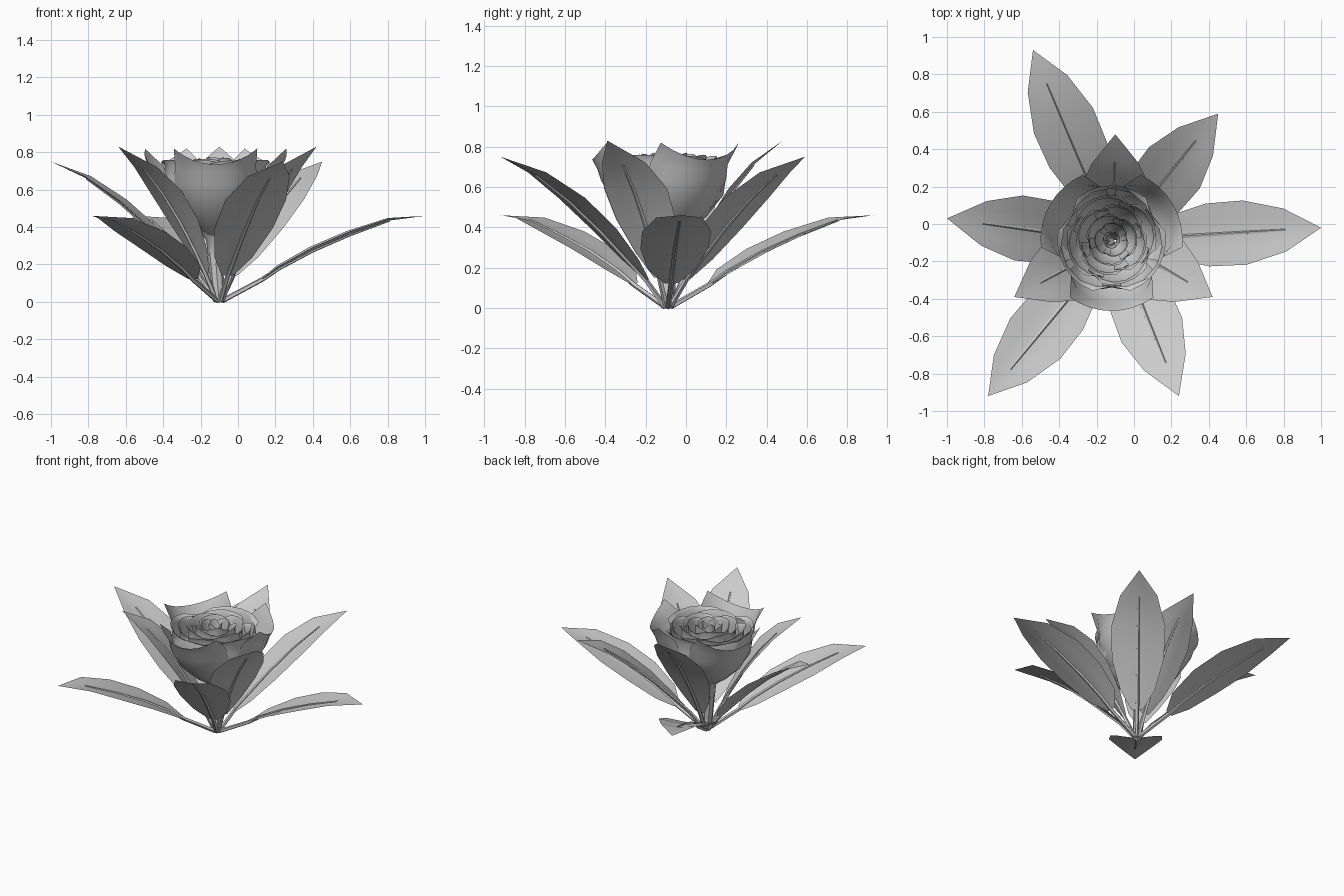
import bpy, bmesh, math
from mathutils import Vector

if "Cube" in bpy.data.objects:
    bpy.data.objects.remove(bpy.data.objects["Cube"])

BASE = Vector((-0.10, -0.09, 0.0))
FLOWER = Vector((-0.12, -0.085, 0.0))


def make_object(name, rows, extra=None, angle=40):
    """Skin a grid of points, row by row; extra is an optional second grid."""
    bm = bmesh.new()
    for grid in [rows] + ([extra] if extra else []):
        vs = [[bm.verts.new(p) for p in row] for row in grid]
        for a, b in zip(vs, vs[1:]):
            for i in range(len(a) - 1):
                bm.faces.new((a[i], a[i + 1], b[i + 1], b[i]))
    bmesh.ops.remove_doubles(bm, verts=bm.verts, dist=0.0005)
    mesh = bpy.data.meshes.new(name)
    bm.to_mesh(mesh)
    bm.free()
    ob = bpy.data.objects.new(name, mesh)
    bpy.context.collection.objects.link(ob)
    bpy.ops.object.select_all(action='DESELECT')
    ob.select_set(True)
    bpy.context.view_layer.objects.active = ob
    bpy.ops.object.shade_smooth_by_angle(angle=math.radians(angle))
    return ob


def tube(points, radii, side, sides=5):
    """Rings round a path that lies in one vertical plane."""
    rings = []
    for i, p in enumerate(points):
        t = (points[min(i + 1, len(points) - 1)] - points[max(i - 1, 0)]).normalized()
        n = side.cross(t)
        rings.append([p + radii[i] * (math.cos(k * math.tau / sides) * side
                                      + math.sin(k * math.tau / sides) * n)
                      for k in range(sides + 1)])
    return rings


def leaf(name, tip, profile):
    """Pointed blade, gently folded along a midrib that runs down to the base."""
    flat = Vector((tip[0] - BASE.x, tip[1] - BASE.y, 0))
    scale = flat.length / profile[-1][0]
    out = flat.normalized()
    side = Vector((-out.y, out.x, 0))
    mid = [BASE + out * r * scale + Vector((0, 0, z)) for r, z, w in profile]
    rows = []
    for i, (p, (r, z, w)) in enumerate(zip(mid, profile)):
        t = (mid[min(i + 1, len(mid) - 1)] - mid[max(i - 1, 0)]).normalized()
        up = t.cross(side)
        rows.append([p + side * w * s + up * w * 0.12 * abs(s)
                     for s in (-1, -0.5, 0, 0.5, 1)])
    start = BASE + out * 0.015 + Vector((0, 0, 0.005))
    rib_radii = [0.014, 0.013, 0.012, 0.011, 0.009, 0.006]
    make_object(name, rows, tube([start] + mid[:-1], rib_radii, side))


# Three whorls of leaves: (radius, height, half width)
LOW = [(.23, .12, .035), (.32, .18, .12), (.5, .275, .168),
       (.7, .36, .172), (.91, .435, .115), (1.1, .46, 0)]
MIDDLE = [(.12, .14, .035), (.21, .23, .11), (.36, .38, .168),
          (.53, .53, .175), (.71, .66, .12), (.9, .75, 0)]
UPRIGHT = [(.08, .15, .035), (.14, .27, .11), (.23, .43, .17),
           (.33, .58, .18), (.44, .71, .125), (.59, .83, 0)]
whorls = [
    ("low_leaf", LOW, [(1.0, -.02), (-.54, .93), (-.78, -.92)]),
    ("middle_leaf", MIDDLE, [(-1.0, .03), (.45, .59), (.24, -.92)]),
    ("upright_leaf", UPRIGHT, [(-.10, .48), (.42, -.39), (-.64, -.39)]),
]
for name, profile, tips in whorls:
    for i, tip in enumerate(tips):
        leaf(f"{name}_{i + 1}", tip, profile)

# Flower stem swelling into the cup
stem_points = [BASE.lerp(FLOWER, t) + Vector((0, 0, z))
               for t, z in ((0, 0), (.5, .1), (1, .24), (1, .33), (1, .38))]
make_object("flower_stem", tube(stem_points, [.03, .035, .04, .05, .09],
                                Vector((1, 0, 0)), 8))


def petal(name, angle, profile, spans, lift, tuck, cols=8):
    """Cupped petal: profile of (radius, height), half angle per row."""
    rows = []
    last = len(profile) - 1
    for j, ((r, z), span) in enumerate(zip(profile, spans)):
        row = []
        for i in range(cols + 1):
            u = 2 * i / cols - 1
            a = math.radians(angle + u * span)
            rr = r * (1 - tuck * u * u * (j < last))
            zz = z + lift * u * u * (j / last) ** 4
            row.append(FLOWER + Vector((rr * math.cos(a), rr * math.sin(a), zz)))
        rows.append(row)
    make_object(name, rows)


# Outer petals with flared corners
OUTER = [(.03, .33), (.15, .41), (.26, .51), (.335, .63), (.355, .69), (.38, .735)]
for i, ang in enumerate((270, 30, 150)):
    petal(f"outer_petal_{i + 1}", ang, OUTER, (60, 60, 58, 54, 48, 36), .085, .18)

# Inner rings tightening toward the heart: count, start angle, radius, top, half angle
rings = [(3, 90, .285, .745, 72), (4, 20, .235, .74, 58), (4, 65, .185, .745, 60),
         (3, 10, .135, .75, 75), (3, 70, .09, .755, 75), (3, 20, .045, .76, 75)]
for k, (count, start, rad, top, half) in enumerate(rings):
    for i in range(count):
        prof = [(.03, .35 + .01 * k), (rad * .65, .45), (rad * .95, .56),
                (rad, .66), (rad * .97, top - .02), (rad * 1.02, top + .015)]
        petal(f"inner_petal_{k + 1}_{i + 1}", start + i * 360 / count, prof,
              (half, half, half, half, half * .9, half * .55), -.02, .12, 6)
